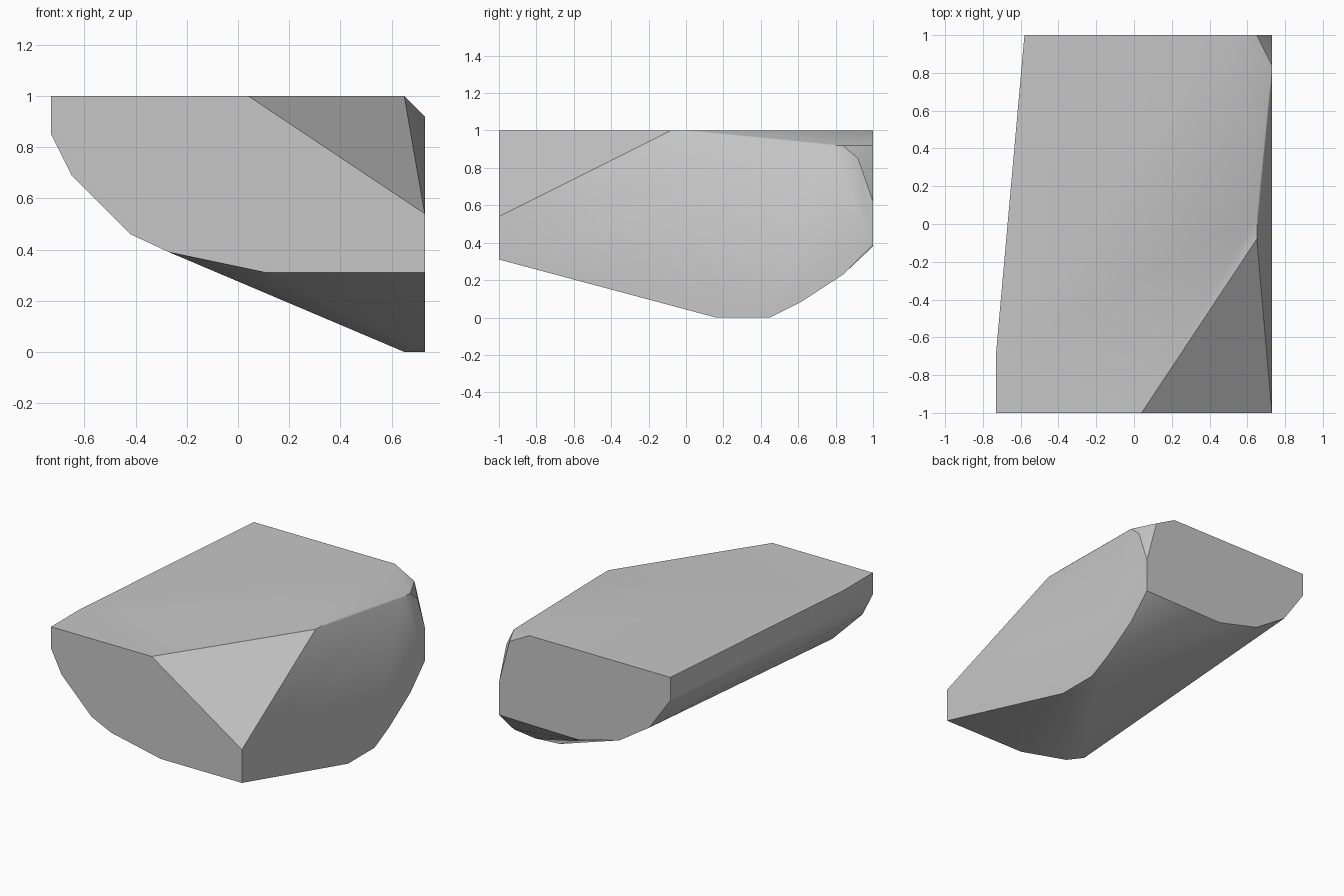
import bpy
import bmesh
import math

cube = bpy.data.objects.get("Cube")
if cube:
    bpy.data.objects.remove(cube, do_unlink=True)

LEFT, RIGHT = -0.73, 0.73
FRONT, BACK = -1.0, 1.0
TOP, BOTTOM = 1.0, 0.0

# Outline of the flat front cut (x, z)
front_outline = [(LEFT, TOP), (LEFT, 0.85), (-0.65, 0.69), (-0.42, 0.46),
                 (-0.27, 0.39), (0.11, 0.31), (RIGHT, 0.31), (RIGHT, 0.54), (0.04, TOP)]
# Outline of the flat back cut (x, z)
back_outline = [(-0.58, TOP), (-0.58, 0.84), (-0.42, 0.61), (-0.19, 0.46),
                (0.12, 0.38), (RIGHT, 0.39), (RIGHT, 0.62), (0.65, 0.92), (0.5, TOP)]
# Outline of the flat right cut between front and back (y, z)
right_outline = [(0.16, BOTTOM), (0.45, BOTTOM), (0.61, 0.08), (0.84, 0.23),
                 (0.92, 0.85), (0.84, 0.92), (0.77, 0.92)]
# Remaining corners: top shoulder, left shoulder and base
corners = [(0.65, -0.08, TOP), (0.65, 0.04, TOP),
           (LEFT, -0.68, TOP), (LEFT, -0.68, 0.85),
           (0.65, 0.16, BOTTOM), (0.65, 0.45, BOTTOM)]

points = [(x, FRONT, z) for x, z in front_outline]
points += [(x, BACK, z) for x, z in back_outline]
points += [(RIGHT, y, z) for y, z in right_outline]
points += corners

# Wrap the outlines into one faceted boulder
bm = bmesh.new()
for point in points:
    bm.verts.new(point)
hull = bmesh.ops.convex_hull(bm, input=bm.verts[:], use_existing_faces=False)
loose = [v for v in bm.verts if not v.link_faces]
bmesh.ops.delete(bm, geom=loose, context="VERTS")
bmesh.ops.dissolve_limit(bm, angle_limit=math.radians(0.5),
                         verts=bm.verts[:], edges=bm.edges[:])
bmesh.ops.recalc_face_normals(bm, faces=bm.faces[:])
mesh = bpy.data.meshes.new("boulder")
bm.to_mesh(mesh)
bm.free()

boulder = bpy.data.objects.new("boulder", mesh)
bpy.context.collection.objects.link(boulder)

# Plain stone colour
stone = bpy.data.materials.new("stone_grey")
stone.use_nodes = True
colour = (0.57, 0.57, 0.57, 1.0)
stone.diffuse_color = colour
for node in stone.node_tree.nodes:
    if node.type == "BSDF_PRINCIPLED":
        node.inputs["Base Color"].default_value = colour
mesh.materials.append(stone)

# Soft shading on the worn sides, crisp edges on the cuts
for obj in bpy.context.selected_objects:
    obj.select_set(False)
boulder.select_set(True)
bpy.context.view_layer.objects.active = boulder
bpy.ops.object.shade_smooth_by_angle(angle=math.radians(30))
